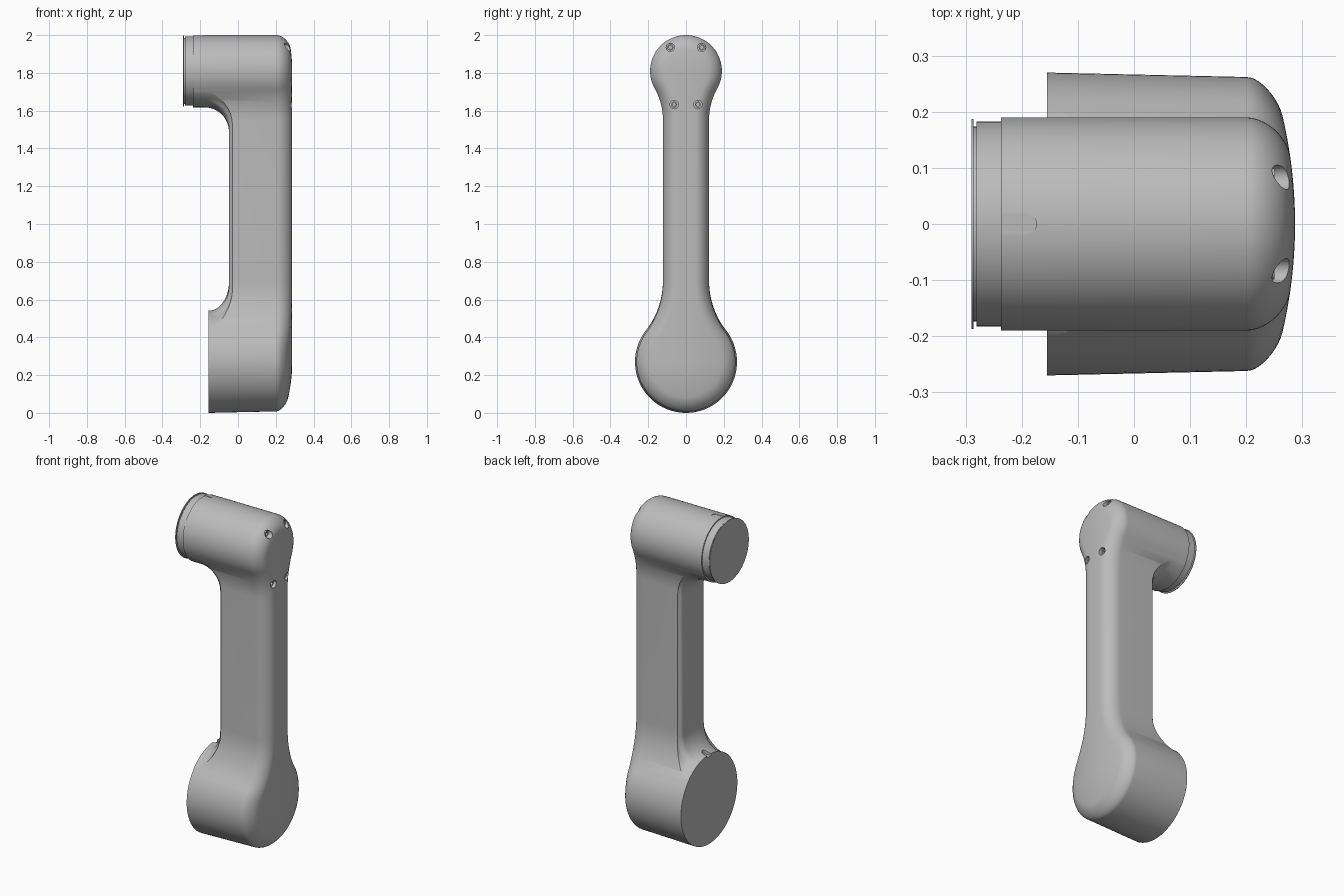
import bpy, bmesh
from math import sin, cos, pi, sqrt, atan2

if "Cube" in bpy.data.objects:
    bpy.data.objects.remove(bpy.data.objects["Cube"])

grey = bpy.data.materials.new("mid_grey")
grey.use_nodes = True
grey.diffuse_color = (0.5, 0.5, 0.5, 1)
grey.node_tree.nodes["Principled BSDF"].inputs["Base Color"].default_value = (0.5, 0.5, 0.5, 1)

HEAD_Z, HEAD_R, HEAD_FLARE = 1.81, 0.19, 0.34
BASE_Z, BASE_R, BASE_FLARE = 0.27, 0.27, 0.45
ARM_W, ARM_X = 0.122, -0.048
HEAD_END, BASE_END, EDGE_X = -0.237, -0.155, 0.2


def finish(bm, name):
    bmesh.ops.recalc_face_normals(bm, faces=bm.faces)
    mesh = bpy.data.meshes.new(name)
    bm.to_mesh(mesh)
    bm.free()
    mesh.materials.append(grey)
    ob = bpy.data.objects.new(name, mesh)
    bpy.context.collection.objects.link(ob)
    return ob


def loft(bm, rings):
    """Skin closed rings of equal length; returns the vertex rings."""
    rows = [[bm.verts.new(p) for p in ring] for ring in rings]
    n = len(rows[0])
    for a, b in zip(rows, rows[1:]):
        for i in range(n):
            j = (i + 1) % n
            bm.faces.new((a[i], a[j], b[j], b[i]))
    return rows


def lathe(name, profile, y, z, steps=48):
    """Turn (x, radius) points about an axis along x and cap both ends."""
    bm = bmesh.new()
    rows = loft(bm, [[(x, y + r * cos(2 * pi * i / steps), z + r * sin(2 * pi * i / steps))
                      for i in range(steps)] for x, r in profile])
    bm.faces.new(rows[0])
    bm.faces.new(rows[-1])
    return finish(bm, name)


def prism(name, outline, z0, z1):
    bm = bmesh.new()
    rows = loft(bm, [[(x, y, z) for x, y in outline] for z in (z0, z1)])
    bm.faces.new(rows[0])
    bm.faces.new(rows[1])
    return finish(bm, name)


def cut(target, cutter):
    mod = target.modifiers.new("cut", 'BOOLEAN')
    mod.operation, mod.solver, mod.object = 'DIFFERENCE', 'EXACT', cutter
    bpy.context.view_layer.objects.active = target
    bpy.ops.object.modifier_apply(modifier=mod.name)
    bpy.data.objects.remove(cutter)


def arc(cy, cz, r, a0, a1, n):
    return [(cy + r * cos(a0 + (a1 - a0) * i / n), cz + r * sin(a0 + (a1 - a0) * i / n))
            for i in range(n + 1)]


def half_outline(base_r, d):
    """Right half of the arm outline, inset by d, from bottom to top."""
    wb, wh = ARM_W + BASE_FLARE, ARM_W + HEAD_FLARE
    hb = sqrt((base_r + BASE_FLARE) ** 2 - wb ** 2)
    hh = sqrt((HEAD_R + HEAD_FLARE) ** 2 - wh ** 2)
    ab, ah = atan2(hb, wb), atan2(hh, wh)
    return (arc(0, BASE_Z, base_r - d, -pi / 2, ab, 32)
            + arc(wb, BASE_Z + hb, BASE_FLARE + d, pi + ab, pi, 14)[1:]
            + arc(wh, HEAD_Z - hh, HEAD_FLARE + d, pi, pi - ah, 14)
            + arc(0, HEAD_Z, HEAD_R - d, -ah, pi / 2, 32)[1:])


def crown(y, z):
    over = max(0, z - HEAD_Z, BASE_Z - z)
    return 0.287 - 0.6 * (y * y + over * over)


# Arm body: dumbbell outline lofted along x with a rounded, crowned outer face
rings = []
for x in (HEAD_END, BASE_END):
    half = half_outline(BASE_R, 0)
    rings.append([(x, y, z) for y, z in half + [(-y, z) for y, z in half[-2:0:-1]]])
for k in range(11):
    t = k / 10 * pi / 2
    half = half_outline(BASE_R - 0.008, 0.07 * (1 - cos(t)))
    full = half + [(-y, z) for y, z in half[-2:0:-1]]
    rings.append([(EDGE_X + (crown(y, z) - EDGE_X) * sin(t), y, z) for y, z in full])
bm = bmesh.new()
rows = loft(bm, rings)
bm.faces.new(rows[0])
last, n, cols = rows[-1], len(half), 10
prev = None
for i in range(1, n - 1):
    a, b = last[i], last[-i]
    row = [a]
    for c in range(1, cols):
        y = a.co.y * (1 - 2 * c / cols)
        row.append(bm.verts.new((crown(y, a.co.z), y, a.co.z)))
    row.append(b)
    if prev:
        for c in range(cols):
            bm.faces.new((prev[c], prev[c + 1], row[c + 1], row[c]))
    else:
        bm.faces.new([last[0]] + row)
    prev = row
bm.faces.new([last[n - 1]] + prev)
arm = finish(bm, "arm_body")

# Clear the space behind the arm, leaving both barrels and their fillets
columns, count, gap = [], 96, 0.002
for i in range(count + 1):
    y = -0.3 + 0.6 * i / count
    top = HEAD_Z - sqrt(max(0, (HEAD_R + gap) ** 2 - y * y))
    low = BASE_Z + sqrt(max(0, (BASE_R + gap) ** 2 - y * y))
    s = min(max(abs(y) - ARM_W + 0.03, 0), 0.028)
    floor = ARM_X + 0.03 - sqrt(0.03 ** 2 - s * s)
    col = [(-0.5, y, top)]
    for k in range(13):
        t = k / 12 * pi / 2
        col.append((floor - 0.13 * (1 - sin(t)), y, top - 0.13 * (1 - cos(t))))
    for k in range(12, -1, -1):
        t = k / 12 * pi / 2
        col.append((floor - 0.105 * (1 - sin(t)), y, low + 0.15 * (1 - cos(t))))
    col.append((-0.5, y, low))
    columns.append(col)
bm = bmesh.new()
rows = loft(bm, columns)
bm.faces.new(rows[0])
bm.faces.new(rows[-1])
cut(arm, finish(bm, "back_cutter"))
cut(arm, prism("base_cutter", [(-0.5, -0.4), (BASE_END, -0.4), (BASE_END, 0.4), (-0.5, 0.4)], -0.1, 1.0))


# Alignment slots on the barrel tops
def slot(x0, x1, w):
    return [(x0, -w)] + arc(x1 - w, 0, w, -pi / 2, pi / 2, 12) + [(x0, w)]


cut(arm, prism("head_slot_cutter", slot(-0.3, -0.174, 0.019), HEAD_Z + HEAD_R - 0.003, 2.1))
cut(arm, prism("base_slot_cutter", slot(-0.3, -0.11, 0.019), BASE_Z + BASE_R - 0.012, 0.62))

# Recessed screws on the outer face
screws = []
for label, y, z, x in (("upper", 0.083, 1.935, 0.238), ("lower", 0.063, 1.632, 0.258)):
    for side, s in (("left", 1), ("right", -1)):
        cut(arm, lathe("hole_cutter", [(x, 0.022), (0.4, 0.022)], s * y, z, 24))
        screws.append(lathe(f"{label}_{side}_screw",
                            [(x - 0.002, 0.016), (x + 0.012, 0.016), (x + 0.012, 0.009), (x + 0.003, 0.009)],
                            s * y, z, 24))

# Stepped mounting collar on the head
collar = lathe("head_collar", [(-0.23, 0.183), (-0.281, 0.183), (-0.281, 0.174), (-0.286, 0.174),
                               (-0.286, 0.187), (-0.29, 0.187)], 0, HEAD_Z, 96)

bpy.ops.object.select_all(action='DESELECT')
for ob in [arm, collar] + screws:
    ob.select_set(True)
bpy.context.view_layer.objects.active = arm
bpy.ops.object.shade_smooth_by_angle(angle=0.6)
